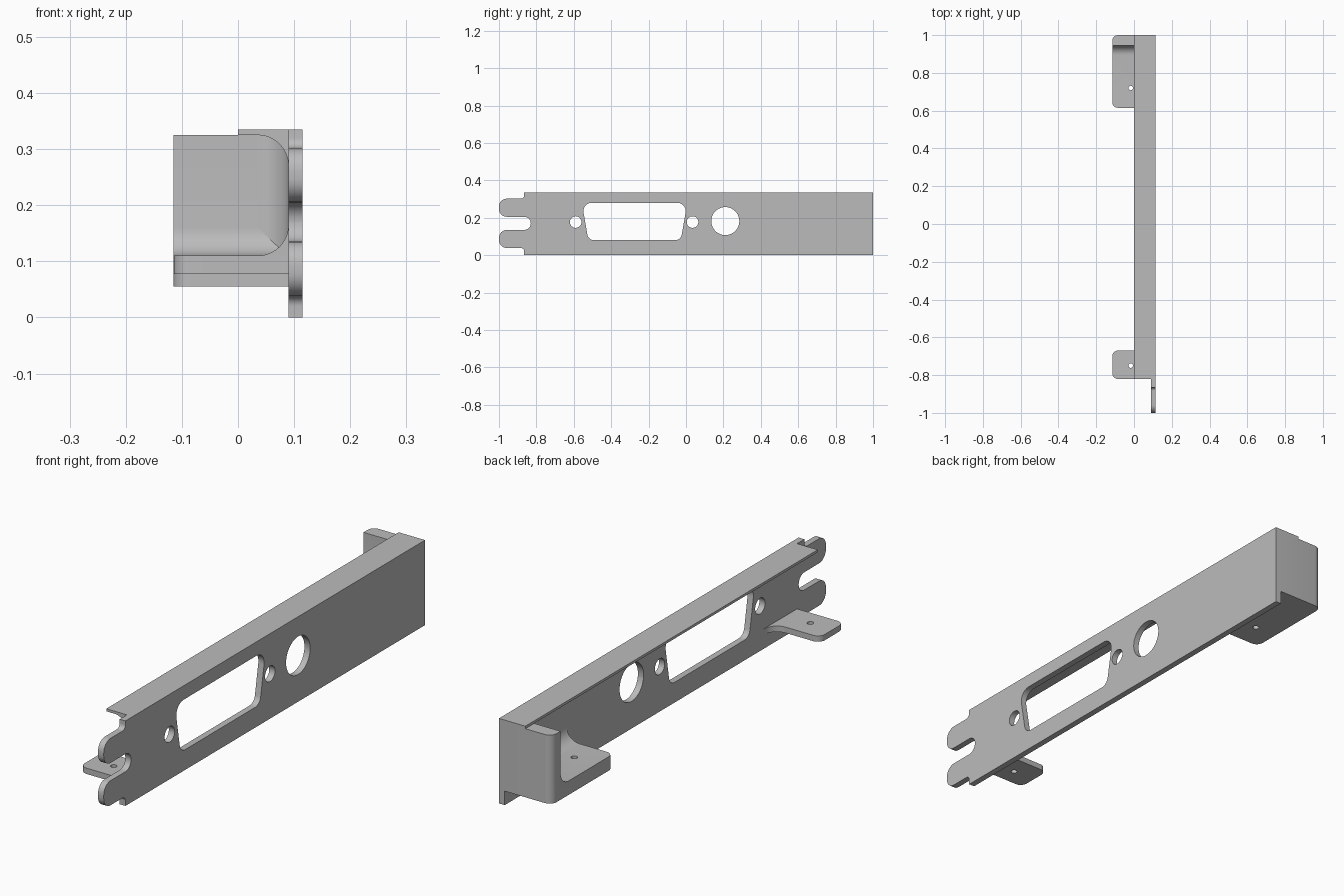
import bpy, bmesh, math
from mathutils import Vector

if "Cube" in bpy.data.objects:
    bpy.data.objects.remove(bpy.data.objects["Cube"], do_unlink=True)

steel = bpy.data.materials.new("grey steel")
steel.use_nodes = True
GREY = (0.5, 0.5, 0.5, 1)
steel.diffuse_color = GREY
steel.node_tree.nodes["Principled BSDF"].inputs["Base Color"].default_value = GREY


def rounded(corners, steps=8):
    """Polygon outline from (a, b[, radius]) corners."""
    out = []
    for i, c in enumerate(corners):
        p = Vector(c[:2])
        r = c[2] if len(c) > 2 else 0
        if not r:
            out.append(p)
            continue
        u = (Vector(corners[i - 1][:2]) - p).normalized()
        v = (Vector(corners[(i + 1) % len(corners)][:2]) - p).normalized()
        half = u.angle(v) / 2
        centre = p + (u + v).normalized() * r / math.sin(half)
        start = p + u * r / math.tan(half) - centre
        end = p + v * r / math.tan(half) - centre
        sweep = start.angle_signed(end)
        for k in range(steps + 1):
            t = sweep * k / steps
            # angle_signed is clockwise-positive
            out.append(centre + Vector((start.x * math.cos(t) + start.y * math.sin(t),
                                        start.y * math.cos(t) - start.x * math.sin(t))))
    return out


def circle(a, b, r, n=40):
    return [Vector((a + r * math.cos(math.tau * i / n), b + r * math.sin(math.tau * i / n)))
            for i in range(n)]


def cove(a, b, sa, sb, r, steps=10):
    """Concave fillet section in the corner (a, b)."""
    pts = [Vector((a, b))]
    for k in range(steps + 1):
        t = math.pi / 2 * k / steps
        pts.append(Vector((a + sa * r * (1 - math.sin(t)), b + sb * r * (1 - math.cos(t)))))
    return pts


def prism(name, outline, axis, lo, hi, round_edges=None, radius=0.03):
    """Extrude an outline along an axis, optionally rounding chosen edges."""
    place = {"x": lambda p, t: (t, p.x, p.y),
             "y": lambda p, t: (p.x, t, p.y),
             "z": lambda p, t: (p.x, p.y, t)}[axis]
    bm = bmesh.new()
    rings = [[bm.verts.new(place(p, t)) for p in outline] for t in (lo, hi)]
    n = len(outline)
    for ring in rings:
        bm.faces.new(ring)
    for i in range(n):
        j = (i + 1) % n
        bm.faces.new((rings[0][i], rings[0][j], rings[1][j], rings[1][i]))
    if round_edges:
        chosen = [e for e in bm.edges if round_edges(*[v.co for v in e.verts])]
        bmesh.ops.bevel(bm, geom=chosen, offset=radius, segments=6, profile=0.5,
                        affect="EDGES")
    bmesh.ops.recalc_face_normals(bm, faces=bm.faces)
    mesh = bpy.data.meshes.new(name)
    bm.to_mesh(mesh)
    bm.free()
    mesh.materials.append(steel)
    obj = bpy.data.objects.new(name, mesh)
    bpy.context.collection.objects.link(obj)
    return obj


def activate(obj):
    bpy.ops.object.select_all(action="DESELECT")
    obj.select_set(True)
    bpy.context.view_layer.objects.active = obj


def cut(obj, outline, axis, lo, hi):
    cutter = prism("cutter", outline, axis, lo, hi)
    cutter.hide_render = True
    mod = obj.modifiers.new("hole", "BOOLEAN")
    mod.operation, mod.solver, mod.object = "DIFFERENCE", "EXACT", cutter
    activate(obj)
    bpy.ops.object.modifier_apply(modifier=mod.name)
    bpy.data.objects.remove(cutter, do_unlink=True)


EDGE, INNER, OUTER = -0.115, 0.09, 0.115
TOP, LIP, FILLET = 0.335, 0.325, 0.055
TAB_LOW, TAB_THIN, TAB_THICK = 0.055, 0.078, 0.11
WALL = 0.945

# Face plate with forked front end
face_plate = prism("face_plate", rounded([
    (1, 0), (1, TOP), (-0.865, TOP), (-0.865, 0.302, 0.018),
    (-1, 0.302, 0.042), (-1, 0.205, 0.042), (-0.83, 0.205, 0.0345), (-0.83, 0.135, 0.0345),
    (-1, 0.135, 0.042), (-1, 0.038, 0.042), (-0.865, 0.038, 0.018), (-0.865, 0)]),
    "x", INNER, OUTER)

# Top flange with its inner fillet
flange = prism("top_flange", [Vector(p) for p in
               ((0, LIP), (INNER, LIP), (INNER, TOP), (0, TOP))], "y", -0.82, 1)
flange_fillet = prism("flange_fillet", cove(INNER, LIP, -1, -1, FILLET), "y", -0.82, WALL)

# Connector window, screw holes and round port
window = rounded([(-0.557, 0.28, 0.045), (0.007, 0.28, 0.045),
                  (-0.028, 0.08, 0.035), (-0.522, 0.08, 0.035)])
cut(face_plate, window, "x", 0, 0.2)
cut(flange_fillet, window, "x", -0.1, 0.2)
for y, z, r in ((-0.59, 0.177, 0.031), (0.035, 0.177, 0.031), (0.21, 0.182, 0.075)):
    cut(face_plate, circle(y, z, r), "x", 0, 0.2)


# Rear bracket: end wall and thick tab in one profile
def outer_upright(a, b):
    return (abs(a.x - EDGE) < 1e-4 and abs(b.x - EDGE) < 1e-4
            and abs(a.y - b.y) < 1e-4 and (a.y > 0.99 or a.y < 0.62))


rear_bracket = prism("rear_bracket", rounded([
    (0.615, TAB_LOW), (1, TAB_LOW), (1, LIP), (WALL, LIP),
    (WALL, TAB_THICK, 0.05), (0.615, TAB_THICK)]), "x", EDGE, INNER, outer_upright)
cut(rear_bracket, circle(-0.017, 0.72, 0.012, 20), "z", 0, 0.2)
prism("rear_tab_fillet", cove(INNER, TAB_THICK, -1, 1, FILLET), "y", 0.615, WALL)
prism("rear_wall_fillet", cove(INNER, WALL, -1, -1, FILLET), "z", TAB_THICK, LIP)

# Front tab, flaring into the plate on its rear side
front_tab = prism("front_tab", rounded([
    (INNER, -0.82), (EDGE, -0.82, 0.03), (EDGE, -0.67, 0.03),
    (INNER - 0.0005, -0.67, FILLET), (INNER - 0.0005, -0.61), (INNER, -0.61)]),
    "z", TAB_LOW, TAB_THIN)
cut(front_tab, circle(-0.017, -0.75, 0.012, 20), "z", 0, 0.2)

# Smooth the rounded surfaces only
for obj in list(bpy.context.collection.objects):
    if obj.type == "MESH" and obj.data.materials and obj.data.materials[0] == steel:
        activate(obj)
        bpy.ops.object.shade_smooth_by_angle(angle=math.radians(30))
